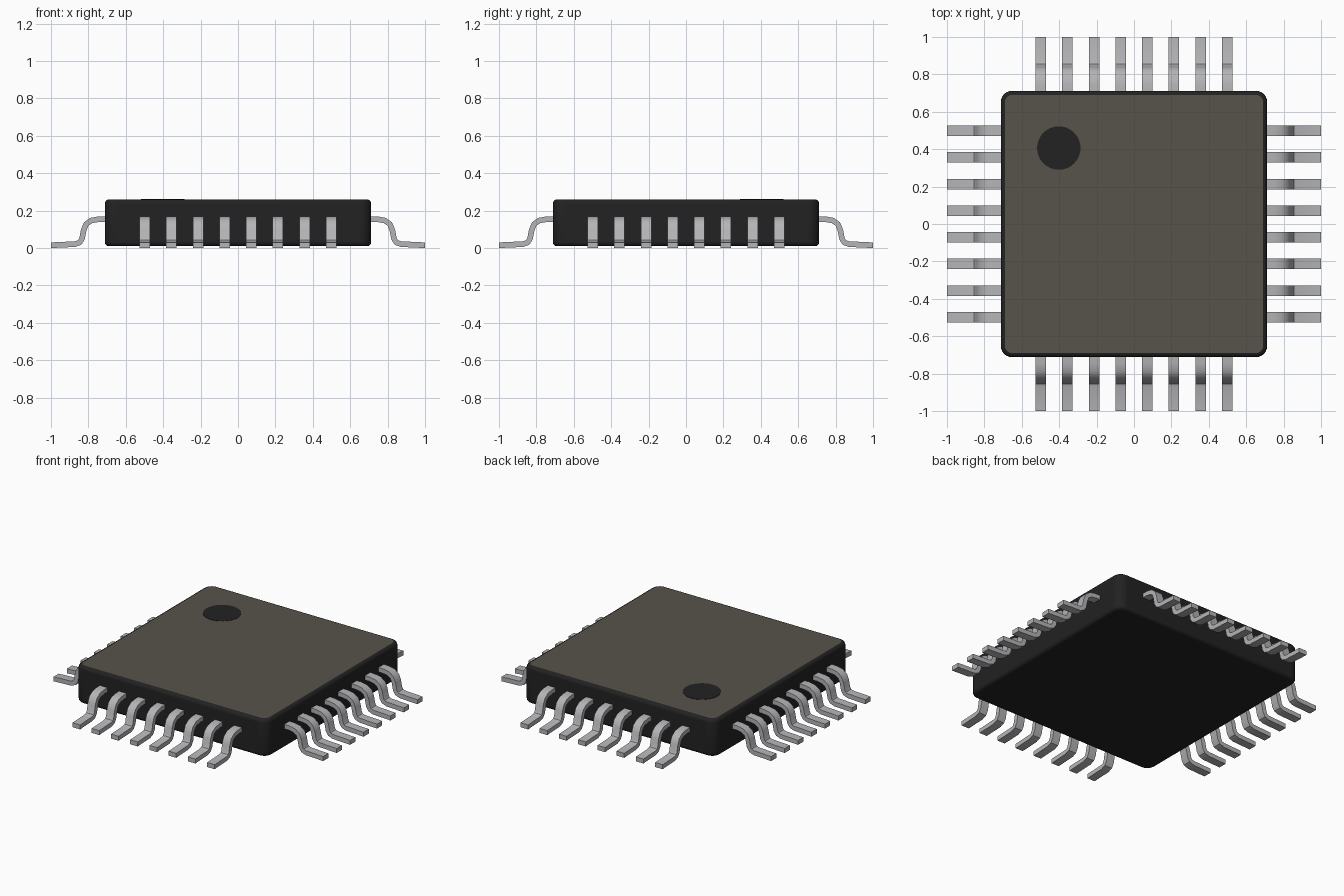
import bpy, bmesh, math
from mathutils import Vector, Matrix

default = bpy.data.objects.get("Cube")
if default:
    bpy.data.objects.remove(default, do_unlink=True)


def material(name, colour, metallic=0.0):
    m = bpy.data.materials.new(name)
    m.use_nodes = True
    m.diffuse_color = (*colour, 1)
    bsdf = m.node_tree.nodes["Principled BSDF"]
    bsdf.inputs["Base Color"].default_value = (*colour, 1)
    bsdf.inputs["Roughness"].default_value = 0.6
    return m


black = material("black_plastic", (0.016, 0.016, 0.016))
grey = material("warm_grey_top", (0.095, 0.084, 0.070))
silver = material("silver_metal", (0.46, 0.46, 0.48))


def add_object(name, bm, *mats):
    bmesh.ops.recalc_face_normals(bm, faces=bm.faces)
    mesh = bpy.data.meshes.new(name)
    bm.to_mesh(mesh)
    bm.free()
    for m in mats:
        mesh.materials.append(m)
    obj = bpy.data.objects.new(name, mesh)
    bpy.context.collection.objects.link(obj)
    return obj


# Package body: rounded corners, softened rims, grey top face
HALF, BOTTOM, TOP = 0.712, 0.01, 0.26
bm = bmesh.new()
bmesh.ops.create_cube(bm, size=1)
bmesh.ops.scale(bm, vec=(2 * HALF, 2 * HALF, TOP - BOTTOM), verts=bm.verts)
bmesh.ops.translate(bm, vec=(0, 0, (TOP + BOTTOM) / 2), verts=bm.verts)
upright = [e for e in bm.edges if abs(e.verts[0].co.z - e.verts[1].co.z) > 0.1]
bmesh.ops.bevel(bm, geom=upright, offset=0.06, segments=6, profile=0.5, affect='EDGES')
rims = [e for e in bm.edges if abs(e.verts[0].co.z - e.verts[1].co.z) < 0.01]
bmesh.ops.bevel(bm, geom=rims, offset=0.022, segments=4, profile=0.5, affect='EDGES')
bm.normal_update()
for f in bm.faces:
    f.smooth = f.calc_area() < 0.1
    f.material_index = 1 if f.normal.z > 0.99 and f.calc_area() > 0.5 else 0
add_object("package_body", bm, black, grey)

# Round orientation mark on the top
bm = bmesh.new()
bmesh.ops.create_cone(bm, cap_ends=True, segments=48, radius1=0.116, radius2=0.116,
                      depth=0.004, matrix=Matrix.Translation((-0.402, 0.406, TOP)))
add_object("orientation_mark", bm, black)

# Bent pin centreline, as distance from the middle and height
PATH = [Vector(p) for p in ((0.68, 0.155), (0.745, 0.154), (0.785, 0.147), (0.812, 0.128),
                            (0.825, 0.095), (0.834, 0.05), (0.846, 0.03), (0.87, 0.021),
                            (1.0, 0.015))]
THICK, WIDTH, PITCH, COUNT = 0.03, 0.056, 0.1425, 8


def pin_outline():
    upper, lower = [], []
    for i, p in enumerate(PATH):
        d = (PATH[min(i + 1, len(PATH) - 1)] - PATH[max(i - 1, 0)]).normalized()
        if i == len(PATH) - 1:
            d = Vector((1, 0))
        n = Vector((-d.y, d.x)) * THICK / 2
        upper.append(p + n)
        lower.append(p - n)
    return upper, lower


def add_pin(bm, offset):
    upper, lower = pin_outline()
    rings = [[bm.verts.new((q.x, offset + s * WIDTH / 2, q.y))
              for q, s in ((u, -1), (u, 1), (l, 1), (l, -1))]
             for u, l in zip(upper, lower)]
    for a, b in zip(rings, rings[1:]):
        for k in range(4):
            j = (k + 1) % 4
            bm.faces.new((a[k], a[j], b[j], b[k]))
    bm.faces.new(rings[0])
    bm.faces.new(rings[-1])


# A row of pins on each of the four sides
for turn, side in enumerate(("left", "back", "right", "front")):
    bm = bmesh.new()
    for i in range(COUNT):
        add_pin(bm, (i - (COUNT - 1) / 2) * PITCH)
    long_edges = [e for e in bm.edges if len(e.link_faces) == 2
                  and e.calc_face_angle(0) > 1.2]
    bmesh.ops.bevel(bm, geom=long_edges, offset=0.003, segments=1, affect='EDGES')
    bmesh.ops.rotate(bm, cent=(0, 0, 0), verts=bm.verts,
                     matrix=Matrix.Rotation(turn * math.pi / 2, 3, 'Z'))
    pins = add_object(side + "_pins", bm, silver)
    bpy.ops.object.select_all(action='DESELECT')
    pins.select_set(True)
    bpy.context.view_layer.objects.active = pins
    bpy.ops.object.shade_smooth_by_angle(angle=math.radians(35))
